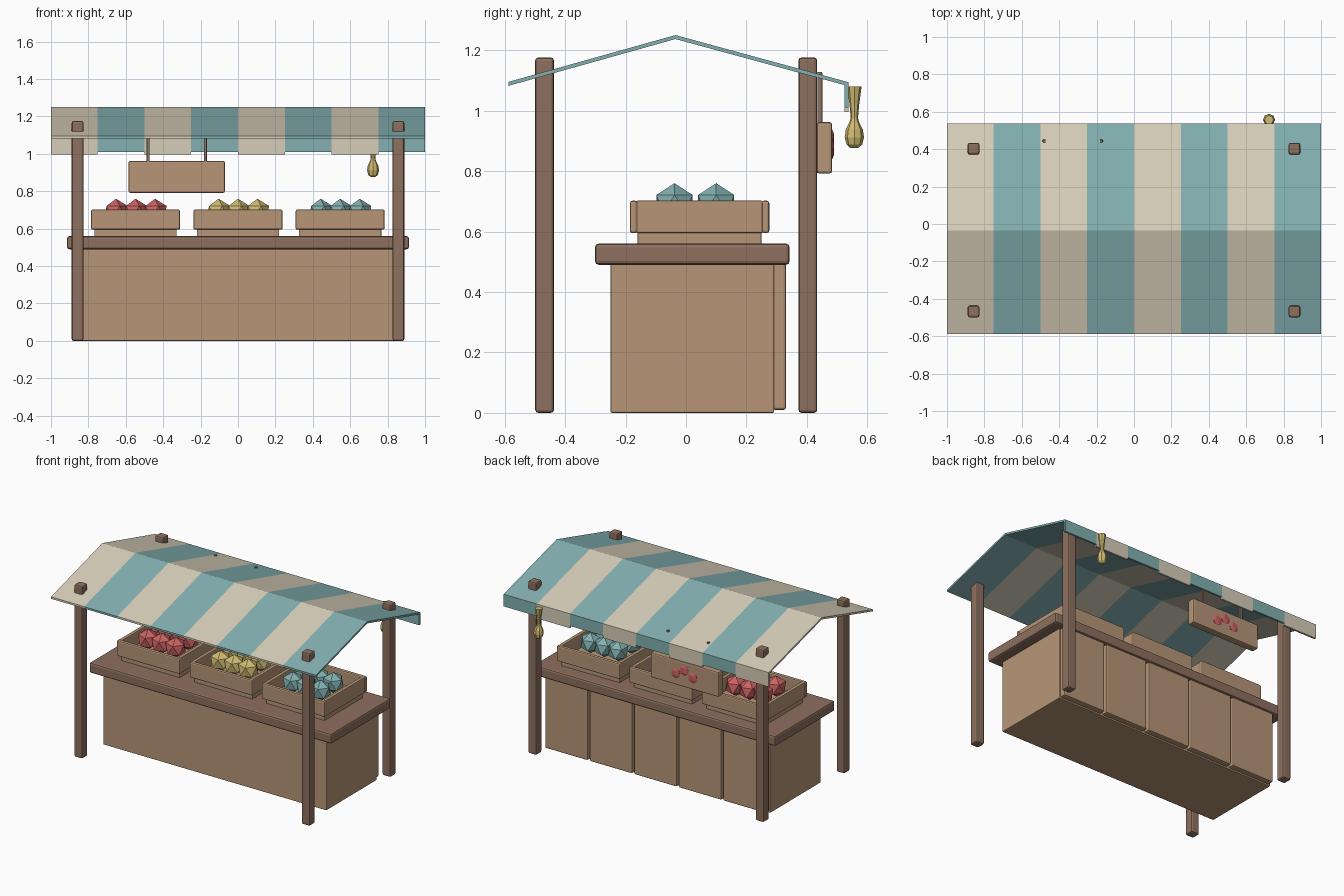
import bpy, bmesh, math
from mathutils import Matrix

if "Cube" in bpy.data.objects:
    bpy.data.objects.remove(bpy.data.objects["Cube"])


def material(name, rgb):
    lin = [((c / 255 + 0.055) / 1.055) ** 2.4 for c in rgb] + [1]
    m = bpy.data.materials.new(name)
    m.use_nodes = True
    m.diffuse_color = lin
    m.node_tree.nodes["Principled BSDF"].inputs["Base Color"].default_value = lin
    return m


light_wood = material("light wood", (183, 150, 119))
dark_wood = material("dark wood", (141, 112, 95))
cream = material("cream cloth", (215, 206, 185))
teal = material("teal", (131, 176, 177))
red = material("red", (204, 98, 98))
yellow = material("yellow", (209, 188, 114))


def finish(name, bm, *mats):
    bmesh.ops.recalc_face_normals(bm, faces=bm.faces)
    me = bpy.data.meshes.new(name)
    bm.to_mesh(me)
    bm.free()
    for m in mats:
        me.materials.append(m)
    ob = bpy.data.objects.new(name, me)
    bpy.context.collection.objects.link(ob)
    return ob


def box(name, mat, x, y, z, bevel=0.008):
    """Box from (min, max) ranges with softened edges."""
    bm = bmesh.new()
    bmesh.ops.create_cube(bm, size=1)
    for v in bm.verts:
        v.co = [r[0] if c < 0 else r[1] for r, c in zip((x, y, z), v.co)]
    ob = finish(name, bm, mat)
    if bevel:
        mod = ob.modifiers.new("soft edges", 'BEVEL')
        mod.width = bevel
        mod.segments = 2
    return ob


def around(c, half):
    return (c - half, c + half)


def gem(name, mat, loc, radius, flat=1):
    bm = bmesh.new()
    bmesh.ops.create_icosphere(bm, subdivisions=1, radius=radius)
    bmesh.ops.transform(bm, matrix=Matrix.Diagonal((1, flat, 1, 1)), verts=bm.verts)
    bmesh.ops.translate(bm, vec=loc, verts=bm.verts)
    return finish(name, bm, mat)


# Corner posts
for side, x in (("right", -0.858), ("left", 0.858)):
    for end, y in (("front", -0.468), ("back", 0.403)):
        box(f"{end}_{side}_post", dark_wood, around(x, 0.031), around(y, 0.031), (0, 1.176), 0.01)

# Counter with planked back
box("counter_body", light_wood, (-0.842, 0.842), (-0.25, 0.292), (0, 0.5), 0.005)
box("counter_top", dark_wood, (-0.914, 0.914), (-0.301, 0.343), (0.49, 0.56), 0.012)
for i in range(5):
    box(f"back_plank_{i + 1}", light_wood, around((i - 2) * 0.336, 0.16), (0.285, 0.331), (0.01, 0.495))

# Crates filled with cut stones
for label, cx, mat in (("red", -0.548, red), ("yellow", 0, yellow), ("teal", 0.546, teal)):
    box(f"{label}_crate_floor", light_wood, around(cx, 0.22), (-0.16, 0.25), (0.555, 0.61), 0.004)
    for end, y in (("front", -0.173), ("back", 0.263)):
        box(f"{label}_crate_{end}", light_wood, around(cx, 0.238), around(y, 0.0125), (0.595, 0.702))
    for side, s in (("right", -1), ("left", 1)):
        box(f"{label}_crate_{side}", light_wood, around(cx + s * 0.222, 0.0125), (-0.165, 0.255),
            (0.595, 0.702), 0.005)
    for row, y in enumerate((-0.038, 0.1)):
        for col in (-1, 0, 1):
            gem(f"{label}_stone_{row}_{col + 1}", mat, (cx + col * 0.104, y, 0.69), 0.07)

# Striped pitched canopy
STRIPES, WIDTH, THICK = 8, 0.25, 0.013
top = [(-0.588, 1.095), (-0.035, 1.25), (0.538, 1.094)]
profile = top + [(y, z - THICK) for y, z in reversed(top)]
bm = bmesh.new()
rings = [[bm.verts.new((-1 + i * WIDTH, y, z)) for y, z in profile] for i in range(STRIPES + 1)]
n = len(profile)
for i in range(STRIPES):
    for j in range(n):
        k = (j + 1) % n
        f = bm.faces.new((rings[i][j], rings[i][k], rings[i + 1][k], rings[i + 1][j]))
        f.material_index = i % 2
for ring, index in ((rings[0], 0), (rings[-1], 1)):
    for a, b, c, d in ((0, 1, 4, 5), (1, 2, 3, 4)):
        f = bm.faces.new([ring[q] for q in (a, b, c, d)])
        f.material_index = index
finish("canopy", bm, cream, teal)

# Hanging cloth flaps along the back eave
for i in range(STRIPES):
    x = -1 + i * WIDTH
    box(f"back_flap_{i + 1}", teal if i % 2 else cream, (x, x + WIDTH), (0.525, 0.538),
        (1.011 if i % 2 else 0.996, 1.088), 0)

# Hanging sign with cords and stone emblem
box("sign_board", light_wood, (-0.585, -0.07), (0.432, 0.483), (0.792, 0.962))
for side, x in (("right", -0.48), ("left", -0.175)):
    box(f"sign_cord_{side}", dark_wood, around(x, 0.008), around(0.443, 0.008), (0.955, 1.128), 0.003)
for i, (x, z) in enumerate(((-0.26, 0.872), (-0.325, 0.905), (-0.39, 0.872))):
    gem(f"sign_stone_{i + 1}", red, (x, 0.481, z), 0.04, 0.25)

# Faceted hanging ornament on the back flap
outline = [(0.012, 0.876), (0.026, 0.888), (0.032, 0.912), (0.028, 0.938), (0.016, 0.962),
           (0.012, 0.975), (0.016, 1.02), (0.024, 1.08)]
SIDES = 8
bm = bmesh.new()
loops = []
for r, z in outline:
    angles = [math.tau * k / SIDES for k in range(SIDES)]
    loops.append([bm.verts.new((0.722 + r * math.cos(a), 0.557 + r * math.sin(a), z)) for a in angles])
for lo, hi in zip(loops, loops[1:]):
    for k in range(SIDES):
        m = (k + 1) % SIDES
        bm.faces.new((lo[k], lo[m], hi[m], hi[k]))
bm.faces.new(loops[0])
bm.faces.new(loops[-1])
finish("hanging_ornament", bm, yellow)
